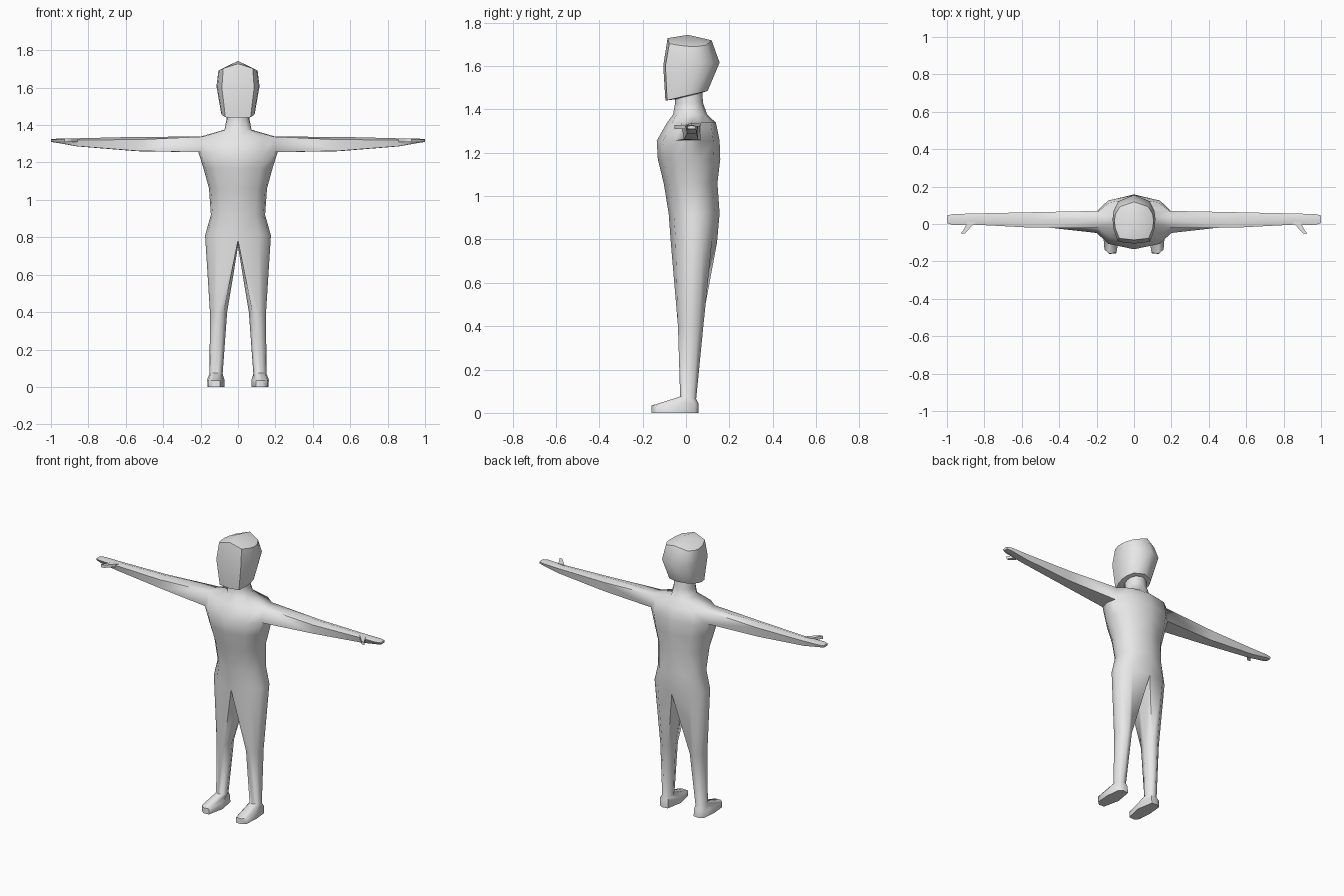
import bpy, bmesh, math
from mathutils import Matrix

cube = bpy.data.objects.get("Cube")
if cube:
    bpy.data.objects.remove(cube, do_unlink=True)

skin = bpy.data.materials.new("light grey")
skin.use_nodes = True
GREY = (0.8, 0.8, 0.8, 1)
skin.diffuse_color = GREY
skin.node_tree.nodes["Principled BSDF"].inputs["Base Color"].default_value = GREY

# Unit cross-sections: half outline for the trunk and head, closed ones for limbs
HALF = [(0, -1), (.65, -.8), (.94, -.4), (1, 0), (.94, .4), (.65, .8), (0, 1)]
HEAD = [(0, -1), (.75, -.92), (.95, -.4), (1, 0), (.95, .35), (.72, .75), (0, 1)]
LEG = [(-.6, -.85), (.15, -1), (.8, -.6), (1, 0), (.8, .6), (.15, 1), (-.6, .85), (-1, 0)]
FOOT = [(-.5, -.97), (.3, -1), (.85, -.8), (1, 0), (.8, .85), (.2, 1), (-.6, .95), (-1, 0)]
ARM = [(-.75, -1), (.1, -1.05), (.8, -1), (1, .6), (0, 1), (-1, .6)]


def ring(bm, unit, x0, x1, yf, yb, zf, zb, lift=0):
    """Horizontal cross-section, tilted from zf in front to zb behind."""
    cx, hw, cy, hd = (x0 + x1) / 2, (x1 - x0) / 2, (yf + yb) / 2, (yb - yf) / 2
    return [bm.verts.new((cx + u * hw, cy + v * hd,
                          zf + (zb - zf) * (v + 1) / 2 + lift * (1 - abs(u))))
            for u, v in unit]


def half_ring(bm, unit, w, yf, yb, zf, zb, lift=0):
    return ring(bm, unit, -w, w, yf, yb, zf, zb, lift)


def bridge(bm, a, b, closed=True, skip=()):
    n = len(a)
    for i in range(n if closed else n - 1):
        if i not in skip:
            j = (i + 1) % n
            bm.faces.new((a[i], a[j], b[j], b[i]))


def fan(bm, loop, tip):
    p = bm.verts.new(tip)
    for a, b in zip(loop, loop[1:]):
        bm.faces.new((a, b, p))


def finish(bm, name, angle):
    """Mirror the left half across x, weld it and make a smooth object."""
    bmesh.ops.mirror(bm, geom=bm.verts[:] + bm.edges[:] + bm.faces[:],
                     matrix=Matrix.Identity(4), merge_dist=.0005, axis='X')
    bmesh.ops.recalc_face_normals(bm, faces=bm.faces[:])
    me = bpy.data.meshes.new(name)
    bm.to_mesh(me)
    bm.free()
    me.materials.append(skin)
    me.shade_smooth()
    me.set_sharp_from_angle(angle=math.radians(angle))
    ob = bpy.data.objects.new(name, me)
    bpy.context.collection.objects.link(ob)
    return ob


# Trunk from hips to neck: half width, front y, back y, height
bm = bmesh.new()
trunk = [(.176, -.07, .143, .81), (.145, -.08, .155, .92), (.155, -.103, .145, 1.06),
         (.185, -.13, .158, 1.17), (.212, -.135, .155, 1.255), (.2, -.088, .138, 1.338),
         (.072, -.06, .098, 1.375), (.062, -.05, .078, 1.43), (.06, -.05, .075, 1.5)]
rows = [half_ring(bm, HALF, w, f, b, z, z) for w, f, b, z in trunk]
for v in (rows[0][0], rows[0][-1]):
    v.co.z = .785
ARMPIT = 4
for i, (a, b) in enumerate(zip(rows, rows[1:])):
    bridge(bm, a, b, closed=False, skip=(2, 3) if i == ARMPIT else ())

# Legs and feet grow from the hip outline and a shared crotch point
loop = rows[0] + [bm.verts.new((0, .035, .75))]
legs = [(LEG, .058, .15, -.037, .08, .4, .4), (LEG, .082, .152, -.027, .047, .075, .065),
        (FOOT, .073, .165, -.158, .057, .034, .045), (FOOT, .073, .163, -.16, .058, 0, 0)]
for section in legs:
    nxt = ring(bm, *section)
    bridge(bm, loop, nxt)
    loop = nxt
bm.faces.new(loop)

# Arms grow from the opening left at each shoulder: x, front, back, bottom, top
low, high = rows[ARMPIT], rows[ARMPIT + 1]
loop = [low[2], low[3], low[4], high[4], high[3], high[2]]
for x, yf, yb, z0, z1 in [(.54, -.02, .063, 1.262, 1.337), (.86, -.003, .056, 1.287, 1.329),
                          (.97, -.005, .053, 1.306, 1.327), (1, .005, .045, 1.31, 1.325)]:
    cy, hy, cz, hz = (yf + yb) / 2, (yb - yf) / 2, (z0 + z1) / 2, (z1 - z0) / 2
    nxt = [bm.verts.new((x, cy + u * hy, cz + v * hz)) for u, v in
           (ARM[0], ARM[1], ARM[2], ARM[3], ARM[4], ARM[5])]
    bridge(bm, loop, nxt)
    loop = nxt
bm.faces.new(loop)
finish(bm, "body", 65)

# Head with a raised midline on the crown
bm = bmesh.new()
skull = [(.09, -.095, .1, 1.44, 1.485), (.115, -.105, .155, 1.6, 1.615),
         (.105, -.085, .118, 1.695, 1.685, .033)]
rows = [half_ring(bm, HEAD, *s) for s in skull]
for a, b in zip(rows, rows[1:]):
    bridge(bm, a, b, closed=False)
fan(bm, rows[0], (0, 0, 1.452))
fan(bm, rows[-1], (0, .01, 1.743))
finish(bm, "head", 50)

# Thumbs
bm = bmesh.new()
loops = [[bm.verts.new((x + dx, y, z)) for dx, z in
          ((-d, 1.31), (d, 1.31), (d, 1.328), (-d, 1.328))]
         for x, y, d in ((.868, .012, .022), (.898, -.03, .013), (.916, -.052, .011))]
for a, b in zip(loops, loops[1:]):
    bridge(bm, a, b)
bm.faces.new(loops[0])
bm.faces.new(loops[-1])
finish(bm, "thumbs", 50)
